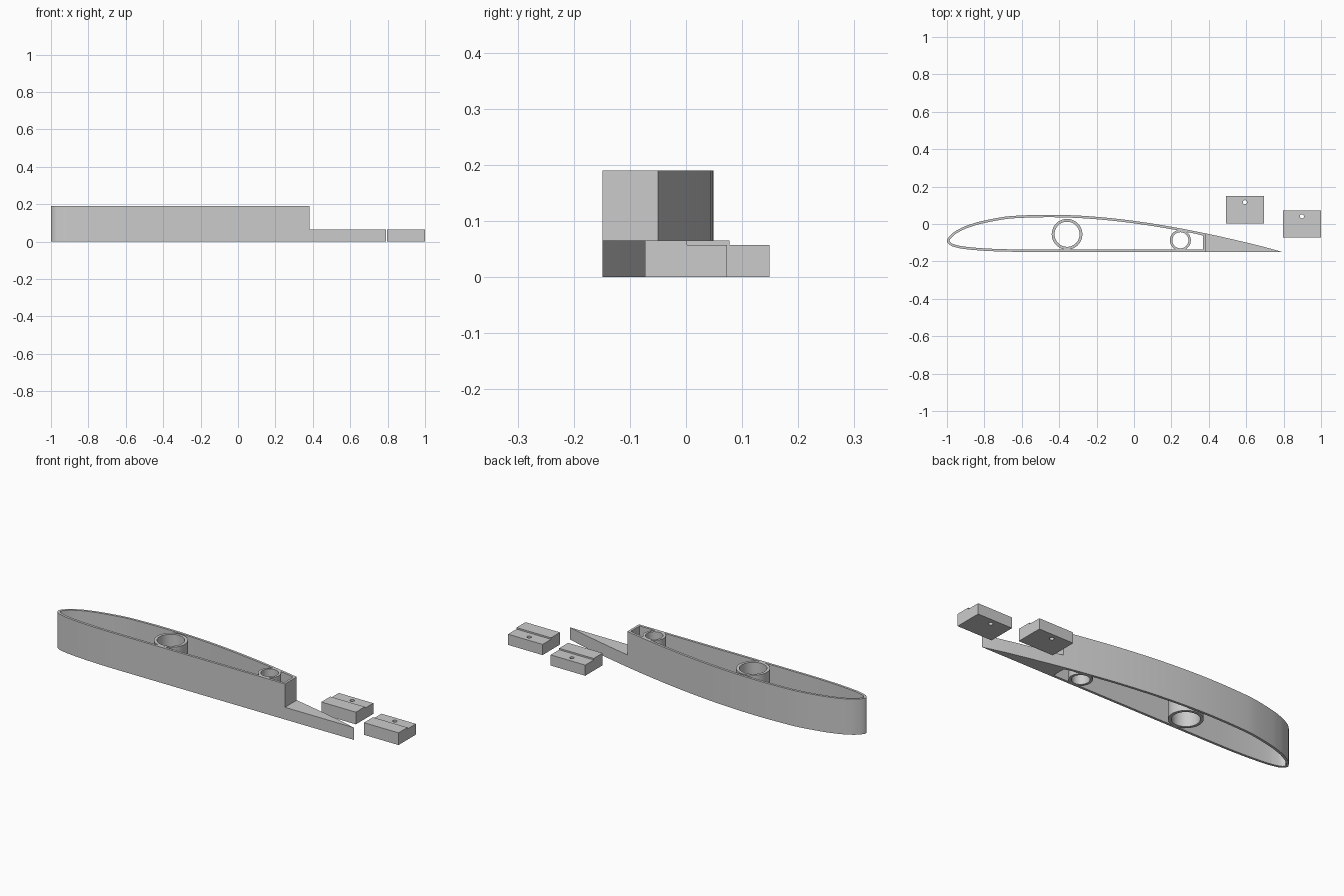
import bpy, math
from mathutils import Vector

if "Cube" in bpy.data.objects:
    bpy.data.objects.remove(bpy.data.objects["Cube"])

grey = bpy.data.materials.new("plain grey")
grey.diffuse_color = (0.6, 0.6, 0.6, 1)
grey.use_nodes = True
grey.node_tree.nodes["Principled BSDF"].inputs["Base Color"].default_value = grey.diffuse_color

HEIGHT, TAIL_H = 0.19, 0.065      # rib height, low tail height
NOSE, CHORD, BASE = -1.0, 1.79, -0.149
STEP_X, WALL = 0.382, 0.013


def add_mesh(name, verts, faces, smooth=True):
    me = bpy.data.meshes.new(name)
    me.from_pydata(verts, [], faces)
    me.materials.append(grey)
    ob = bpy.data.objects.new(name, me)
    bpy.context.collection.objects.link(ob)
    bpy.ops.object.select_all(action='DESELECT')
    ob.select_set(True)
    bpy.context.view_layer.objects.active = ob
    bpy.ops.object.mode_set(mode='EDIT')
    bpy.ops.mesh.select_all(action='SELECT')
    bpy.ops.mesh.normals_make_consistent(inside=False)
    bpy.ops.object.mode_set(mode='OBJECT')
    if smooth:
        bpy.ops.object.shade_smooth_by_angle(angle=math.radians(30))
    return ob


def ring(name, outer, inner, z0, z1):
    """Hollow wall between two matching closed outlines."""
    n = len(outer)
    verts = [(p[0], p[1], z) for loop, z in
             ((outer, z0), (outer, z1), (inner, z1), (inner, z0)) for p in loop]
    faces = [(a * n + i, a * n + (i + 1) % n, b * n + (i + 1) % n, b * n + i)
             for a, b in ((0, 1), (1, 2), (2, 3), (3, 0)) for i in range(n)]
    return add_mesh(name, verts, faces)


def prism(name, bottom, top, smooth=True):
    """Solid between two matching outlines."""
    n = len(bottom)
    faces = [tuple(range(n)), tuple(range(n, 2 * n))]
    faces += [(i, (i + 1) % n, n + (i + 1) % n, n + i) for i in range(n)]
    return add_mesh(name, bottom + top, faces, smooth)


# Wing section: upper side from the rear to the nose, then the lower side
upper = [(1, 0), (.95, .0149), (.9, .028), (.8, .0522), (.7, .0735), (.6, .0915),
         (.5, .1052), (.4, .114), (.3, .117), (.2, .1136), (.15, .1069), (.1, .096),
         (.075, .0885), (.05, .079), (.025, .065), (.0125, .0545), (.004, .0445)]
lower = [(0, .035), (.004, .0265), (.0125, .0193), (.025, .0147), (.05, .0093),
         (.1, .0042), (.15, .0015), (.2, .0003), (.3, 0), (.5, 0), (.75, 0), (1, 0)]
pts = [Vector((NOSE + CHORD * x, BASE + 0.947 * CHORD * y)) for x, y in upper + lower]

# Smooth the section with a Catmull-Rom curve
section = []
for i in range(len(pts) - 1):
    p0, p1, p2, p3 = (pts[max(i - 1, 0)], pts[i], pts[i + 1],
                      pts[min(i + 2, len(pts) - 1)])
    for k in range(4):
        t = k / 4
        section.append(0.5 * (2 * p1 + (p2 - p0) * t
                              + (2 * p0 - 5 * p1 + 4 * p2 - p3) * t ** 2
                              + (3 * p1 - p0 - 3 * p2 + p3) * t ** 3))
for p in section:
    p.x = max(p.x, NOSE)
    p.y = max(p.y, BASE)
section.append(pts[-1])

# Cut the section at the step
first = next(i for i, p in enumerate(section) if p.x < STEP_X)
a, b = section[first - 1], section[first]
cut = a.lerp(b, (STEP_X - a.x) / (b.x - a.x))
front = [p for p in section[first:] if p.x < STEP_X - 0.03]
outer = [cut] + front + [Vector((STEP_X, BASE))]

# Inner outline, offset inward, with a rear partition
inner = []
for i, p in enumerate(outer):
    d = (outer[min(i + 1, len(outer) - 1)] - outer[max(i - 1, 0)]).normalized()
    q = p + WALL * Vector((-d.y, d.x))
    if i in (0, len(outer) - 1):
        q.x = STEP_X - WALL
    inner.append(q)
ring("rib_shell", outer, inner, 0, HEIGHT)

# Low solid tail
tail = [p for p in section[:first]] + [cut, Vector((STEP_X, BASE))]
prism("tail", [(p.x, p.y, 0) for p in tail], [(p.x, p.y, TAIL_H) for p in tail])


# Spar tubes
def circle(x, y, r, n=64):
    return [(x + r * math.cos(2 * math.pi * i / n),
             y + r * math.sin(2 * math.pi * i / n)) for i in range(n)]


for name, x, y, ro, ri in (("large_tube", -0.358, -0.055, 0.082, 0.067),
                           ("small_tube", 0.248, -0.087, 0.056, 0.043)):
    ring(name, circle(x, y, ro), circle(x, y, ri), 0, HEIGHT)

# Stepped blocks, each with a drilled hole
for name, x, y in (("block_rear", 0.593, 0.0755), ("block_front", 0.898, 0.0)):
    w, d, low = 0.102, 0.0735, 0.057
    side = [(-d, 0), (d, 0), (d, low), (0.002, low), (0.002, TAIL_H), (-d, TAIL_H)]
    block = prism(name, [(x - w, y + v, z) for v, z in side],
                  [(x + w, y + v, z) for v, z in side], False)
    hole = circle(x, y + 0.041, 0.011, 24)
    cutter = prism("hole_cutter", [(p[0], p[1], -0.05) for p in hole],
                   [(p[0], p[1], 0.15) for p in hole], False)
    cutter.hide_render = True
    mod = block.modifiers.new("hole", 'BOOLEAN')
    mod.operation, mod.solver, mod.object = 'DIFFERENCE', 'EXACT', cutter
    bpy.context.view_layer.objects.active = block
    bpy.ops.object.modifier_apply(modifier=mod.name)
    bpy.data.objects.remove(cutter)
